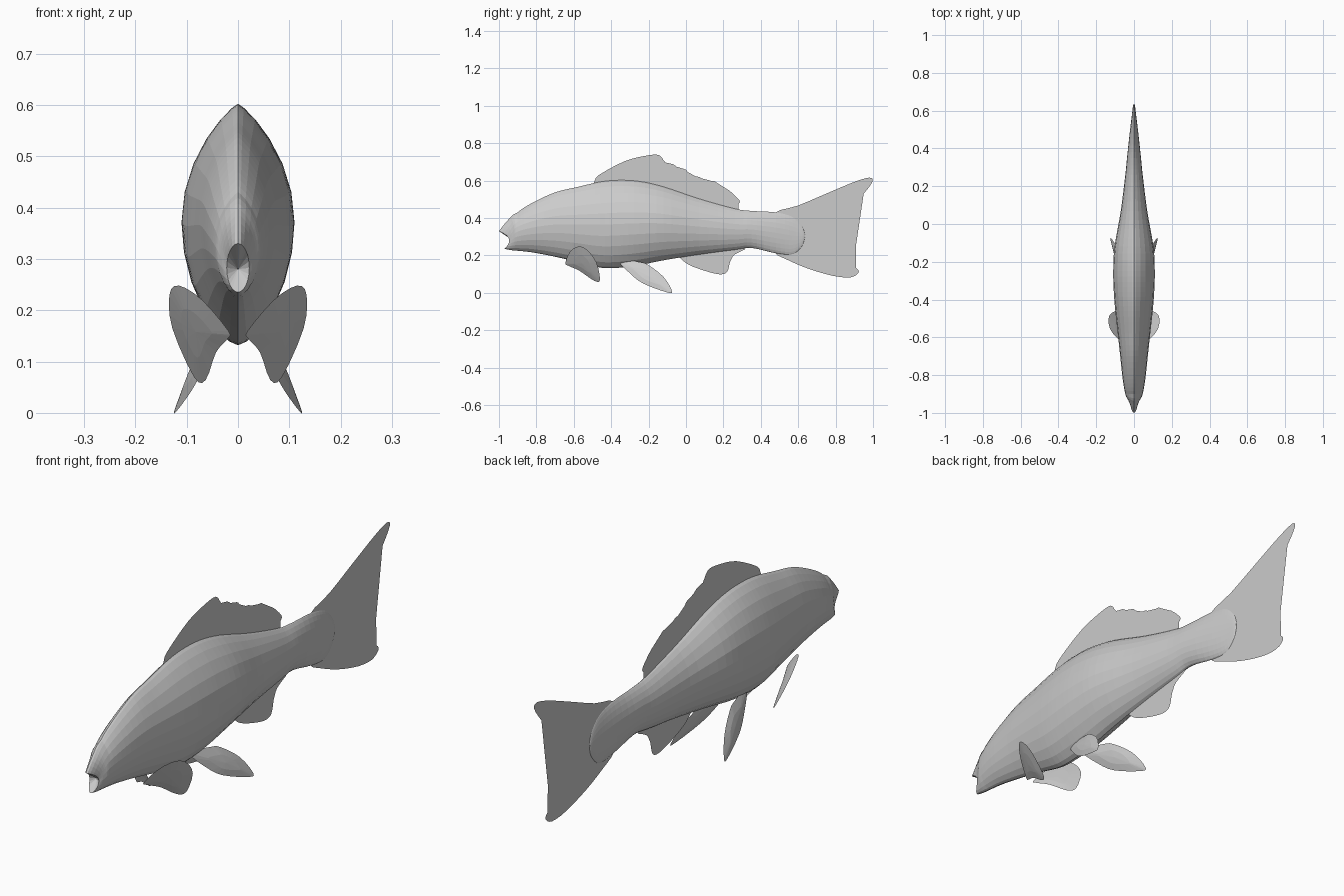
import bpy, bmesh, math

SEG = 24


def catmull(pts, steps, closed=False):
    """Smooth a list of tuples with a Catmull-Rom curve."""
    n = len(pts)
    get = (lambda i: pts[i % n]) if closed else (lambda i: pts[max(0, min(n - 1, i))])
    out = []
    for i in range(n if closed else n - 1):
        a, b, c, d = (get(i + k) for k in (-1, 0, 1, 2))
        for s in range(steps):
            t = s / steps
            out.append(tuple(
                q + 0.5 * t * (r - p + t * (2 * p - 5 * q + 4 * r - w + t * (3 * (q - r) + w - p)))
                for p, q, r, w in zip(a, b, c, d)))
    if not closed:
        out.append(pts[-1])
    return out


def finish(bm, name):
    bmesh.ops.recalc_face_normals(bm, faces=bm.faces)
    mesh = bpy.data.meshes.new(name)
    bm.to_mesh(mesh)
    bm.free()
    ob = bpy.data.objects.new(name, mesh)
    bpy.context.collection.objects.link(ob)
    return ob


# Body: lofted sections (y, top z, bottom z, half width)
stations = [
    (-0.945, 0.33, 0.235, 0.022), (-0.925, 0.385, 0.229, 0.035),
    (-0.90, 0.43, 0.225, 0.046), (-0.82, 0.482, 0.216, 0.060),
    (-0.70, 0.537, 0.193, 0.073), (-0.58, 0.566, 0.165, 0.086),
    (-0.46, 0.593, 0.135, 0.099), (-0.36, 0.602, 0.134, 0.107),
    (-0.25, 0.596, 0.148, 0.110), (-0.12, 0.567, 0.174, 0.103),
    (0.07, 0.503, 0.205, 0.070), (0.26, 0.450, 0.230, 0.046),
    (0.35, 0.438, 0.240, 0.037), (0.48, 0.430, 0.212, 0.023),
    (0.57, 0.405, 0.207, 0.012), (0.62, 0.355, 0.25, 0.006),
    (0.635, 0.315, 0.295, 0.002)]

bm = bmesh.new()
rings = []
for y, top, bot, w in catmull(stations, 4):
    mid, half = (top + bot) / 2, (top - bot) / 2
    lip = max(0.0, min(1.0, (-0.90 - y) / 0.045))
    ring = []
    for k in range(SEG):
        a = 2 * math.pi * k / SEG
        c, s = math.cos(a), math.sin(a)
        power = 1 + (0.65 if s > 0 else 0.3) * (1 - lip)
        x = w * math.copysign(abs(c) ** power, c)
        dy = -lip * s * s * (0.055 if s > 0 else 0.025)
        ring.append(bm.verts.new((x, y + dy, mid + half * s)))
    rings.append(ring)
for r0, r1 in zip(rings, rings[1:]):
    for k in range(SEG):
        j = (k + 1) % SEG
        bm.faces.new((r0[k], r0[j], r1[j], r1[k]))
bm.faces.new(rings[-1])
# Hollow mouth
throat = bm.verts.new((0, -0.925, 0.28))
for k in range(SEG):
    bm.faces.new((rings[0][(k + 1) % SEG], rings[0][k], throat))
finish(bm, "body")


# Flat fins on the centre plane, outlines in (y, z)
def flat_fin(name, outline):
    bm = bmesh.new()
    bm.faces.new([bm.verts.new((0, y, z)) for y, z in catmull(outline, 3, True)])
    bmesh.ops.triangulate(bm, faces=bm.faces)
    return finish(bm, name)


flat_fin("dorsal_fin", [
    (-0.48, 0.575), (-0.487, 0.595), (-0.465, 0.63), (-0.33, 0.703), (-0.22, 0.732),
    (-0.145, 0.737), (-0.11, 0.697), (-0.07, 0.688), (-0.04, 0.668), (0.0, 0.658),
    (0.018, 0.625), (0.07, 0.62), (0.11, 0.594), (0.15, 0.598), (0.19, 0.568),
    (0.23, 0.548), (0.285, 0.495), (0.28, 0.475), (0.255, 0.465), (0.27, 0.44),
    (0.07, 0.48), (-0.12, 0.54), (-0.3, 0.57)])

flat_fin("tail_fin", [
    (0.47, 0.425), (0.60, 0.467), (0.765, 0.537), (0.90, 0.593), (0.98, 0.616),
    (0.997, 0.595), (0.95, 0.53), (0.86, 0.435), (0.79, 0.365), (0.77, 0.30),
    (0.785, 0.235), (0.845, 0.165), (0.91, 0.132), (0.922, 0.107), (0.88, 0.083),
    (0.79, 0.09), (0.66, 0.127), (0.55, 0.173), (0.47, 0.22), (0.45, 0.32)])

flat_fin("anal_fin", [
    (-0.05, 0.21), (-0.03, 0.185), (0.015, 0.15), (0.10, 0.118), (0.18, 0.099),
    (0.22, 0.112), (0.235, 0.165), (0.26, 0.205), (0.32, 0.24), (0.2, 0.25)])


# Paired fins: thin leaves on a slanted plane x = x0 + b(y - y0) + c(z - z0)
def paired_fin(name, outline, origin, b, c, bulge):
    x0, y0, z0 = origin
    pts = catmull(outline, 3, True)
    cy = sum(p[0] for p in pts) / len(pts)
    cz = sum(p[1] for p in pts) / len(pts)
    for label, side in (("right", 1), ("left", -1)):
        bm = bmesh.new()

        def vert(y, z, off=0.0):
            return bm.verts.new((side * (x0 + b * (y - y0) + c * (z - z0) + off), y, z))

        rim = [vert(y, z) for y, z in pts]
        for off in (bulge, -bulge):
            inner = [vert(cy + 0.5 * (y - cy), cz + 0.5 * (z - cz), off * 0.8) for y, z in pts]
            hub = vert(cy, cz, off)
            for i in range(len(rim)):
                j = (i + 1) % len(rim)
                bm.faces.new((rim[i], rim[j], inner[j], inner[i]))
                bm.faces.new((inner[i], inner[j], hub))
        finish(bm, name + "_" + label)


paired_fin("pectoral_fin", [
    (-0.645, 0.16), (-0.62, 0.22), (-0.575, 0.248), (-0.53, 0.23), (-0.48, 0.165),
    (-0.46, 0.07), (-0.49, 0.064), (-0.57, 0.118), (-0.63, 0.145)],
    (0.025, -0.64, 0.165), 0.644, 0.58, 0.007)

paired_fin("pelvic_fin", [
    (-0.36, 0.175), (-0.25, 0.165), (-0.20, 0.148), (-0.12, 0.085), (-0.075, 0.01),
    (-0.10, 0.002), (-0.225, 0.048), (-0.295, 0.10)],
    (0.03, -0.36, 0.17), 0.155, -0.30, 0.009)
